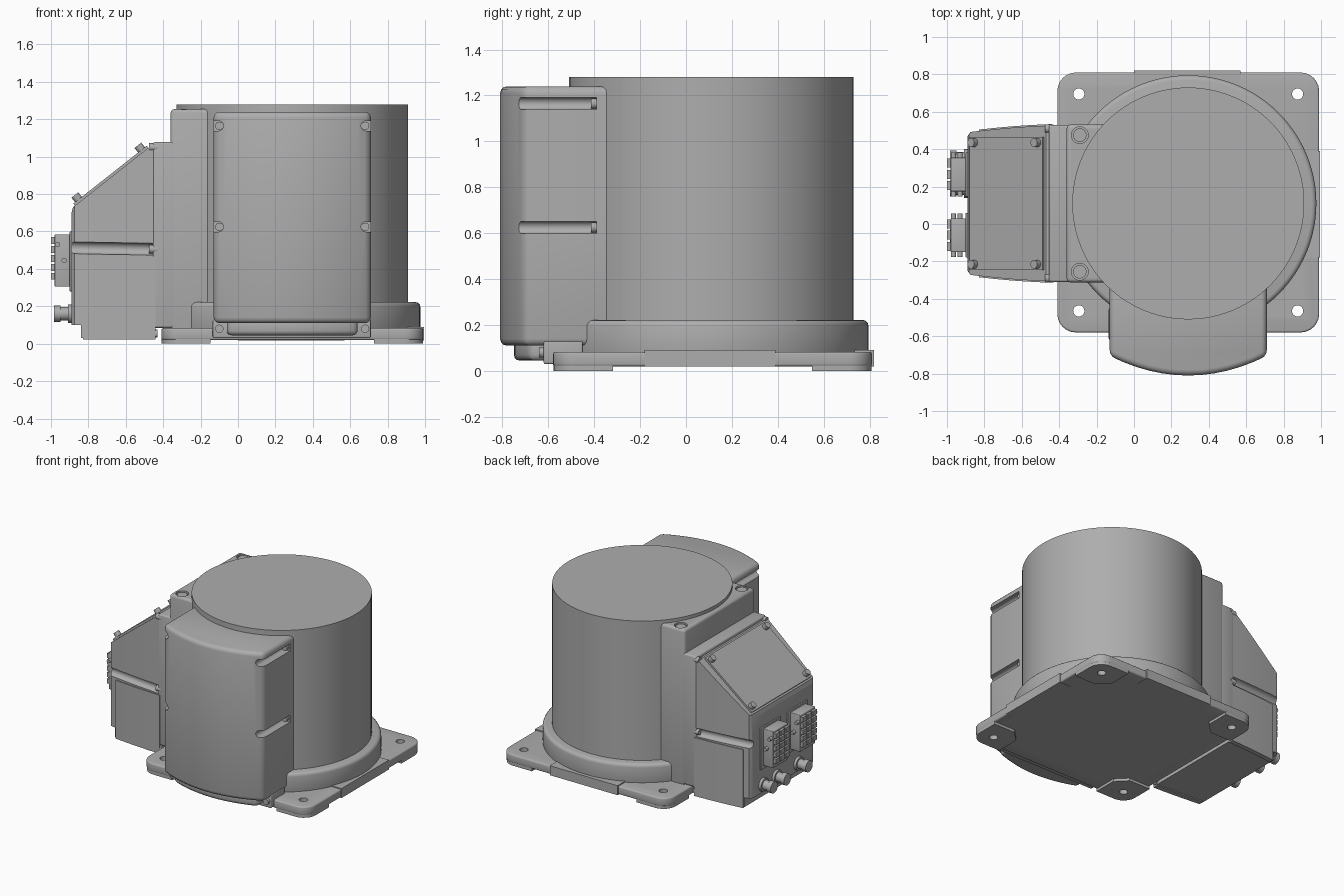
import bpy, bmesh, math
from mathutils import Vector

if "Cube" in bpy.data.objects:
    bpy.data.objects.remove(bpy.data.objects["Cube"], do_unlink=True)

grey = bpy.data.materials.new("light_grey")
grey.use_nodes = True
COLOUR = (0.42, 0.42, 0.42, 1)
grey.diffuse_color = COLOUR
grey.node_tree.nodes["Principled BSDF"].inputs["Base Color"].default_value = COLOUR


def finish(name, bm, bevel=0, segments=3):
    bmesh.ops.recalc_face_normals(bm, faces=bm.faces)
    mesh = bpy.data.meshes.new(name)
    bm.to_mesh(mesh)
    bm.free()
    mesh.materials.append(grey)
    ob = bpy.data.objects.new(name, mesh)
    bpy.context.collection.objects.link(ob)
    if bevel:
        add_bevel(ob, bevel, segments)
    smooth(ob)
    return ob


def select(ob):
    bpy.ops.object.select_all(action="DESELECT")
    ob.select_set(True)
    bpy.context.view_layer.objects.active = ob


def smooth(ob):
    select(ob)
    bpy.ops.object.shade_smooth_by_angle(angle=math.radians(35))


def add_bevel(ob, width, segments=3):
    mod = ob.modifiers.new("bevel", "BEVEL")
    mod.width, mod.segments = width, segments
    mod.limit_method, mod.angle_limit = "ANGLE", math.radians(32)
    select(ob)
    bpy.ops.object.modifier_apply(modifier="bevel")


def cut(ob, cutters, operation="DIFFERENCE"):
    for cutter in cutters:
        mod = ob.modifiers.new("cut", "BOOLEAN")
        mod.object, mod.operation = cutter, operation
        select(ob)
        bpy.ops.object.modifier_apply(modifier="cut")
        bpy.data.objects.remove(cutter, do_unlink=True)
    smooth(ob)


def prism(name, pts, lo, hi, axis="z", bevel=0):
    """Extrude an outline: (x, y) along z, or (x, z) along y."""
    place = (lambda p, h: (p[0], p[1], h)) if axis == "z" else (lambda p, h: (p[0], h, p[1]))
    bm = bmesh.new()
    rings = [[bm.verts.new(place(p, h)) for p in pts] for h in (lo, hi)]
    for ring in rings:
        bm.faces.new(ring)
    n = len(pts)
    for i in range(n):
        j = (i + 1) % n
        bm.faces.new((rings[0][i], rings[0][j], rings[1][j], rings[1][i]))
    return finish(name, bm, bevel)


def box(name, x0, x1, y0, y1, z0, z1, bevel=0):
    return prism(name, [(x0, y0), (x1, y0), (x1, y1), (x0, y1)], z0, z1, bevel=bevel)


def rod(name, a, b, r, sides=20, bevel=0):
    a, b = Vector(a), Vector(b)
    bm = bmesh.new()
    bmesh.ops.create_cone(bm, cap_ends=True, segments=sides, radius1=r, radius2=r, depth=(b - a).length)
    turn = Vector((0, 0, 1)).rotation_difference(b - a).to_matrix().to_4x4()
    bmesh.ops.transform(bm, matrix=turn, verts=bm.verts)
    bmesh.ops.translate(bm, vec=(a + b) / 2, verts=bm.verts)
    return finish(name, bm, bevel)


def corner(r):
    steps = [math.radians(15 * i) for i in range(7)]
    return [(r - r * math.cos(t), r - r * math.sin(t)) for t in steps]


CX, CY = 0.29, 0.11          # drum axis
PX, PY, HX, HY = 0.29, 0.115, 0.70, 0.695   # plate centre and half sizes
CORNERS = [(-1, -1), (1, -1), (1, 1), (-1, 1)]


def bolt_hole(sx, sy):
    x, y = PX + sx * 0.585, PY + sy * 0.58
    return rod("hole_cutter", (x, y, -0.1), (x, y, 0.2), 0.03)


# Mounting plate with rounded corners, bolt holes and foot pads
outline = []
for sx, sy in CORNERS:
    arc = [(PX + sx * (HX - u), PY + sy * (HY - v)) for u, v in corner(0.1)]
    outline += arc if sx * sy > 0 else arc[::-1]
plate = prism("base_plate", outline, 0.02, 0.083, bevel=0.01)
cut(plate, [bolt_hole(*c) for c in CORNERS])
for sx, sy in CORNERS:
    pts = corner(0.1) + [(0.26, 0), (0.26, 0.18), (0.18, 0.26), (0, 0.26)]
    pts = [(PX + sx * (HX - 0.002 - u), PY + sy * (HY - 0.002 - v)) for u, v in pts]
    pad = prism("foot_pad", pts, 0, 0.03)
    cut(pad, [bolt_hole(sx, sy)])
box("side_rib", 0.9, 0.995, -0.18, 0.39, 0.018, 0.09)
box("back_rib", 0.0, 0.57, 0.72, 0.82, 0.018, 0.09)

# Drum and its flange
rod("drum_flange", (CX, CY, 0.05), (CX, CY, 0.222), 0.685, 96, bevel=0.025)
rod("drum", (CX, CY, 0.1), (CX, CY, 1.28), 0.62, 96)


# Front cover with bowed face, screw channels and lower skirt
def bowed(half, y_side, y_mid, y_back, n=12):
    pts = [(CX + half, y_back), (CX - half, y_back)]
    for i in range(n + 1):
        t = 2 * i / n - 1
        pts.append((CX + half * t, y_mid + (y_side - y_mid) * t * t))
    return pts


cover = prism("front_cover", bowed(0.42, -0.705, -0.81, -0.2), 0.11, 1.24, bevel=0.03)
channels = []
for side in (-1, 1):
    for z in (0.625, 1.165):
        x = CX + side * 0.395
        channels.append(rod("channel_cutter", (x, -0.95, z), (x, -0.39, z), 0.027))
        channels.append(box("channel_cutter", *sorted((x, x + side * 0.1)), -0.95, -0.39, z - 0.0265, z + 0.0265))
cut(cover, channels)
for side in (-1, 1):
    for z in (0.08, 0.625, 1.165):
        x = CX + side * 0.39
        y = -0.385 if z > 0.1 else -0.61
        rod("cover_screw", (x, y + 0.01, z), (x, y - 0.03, z), 0.022)
prism("cover_skirt", bowed(0.35, -0.68, -0.75, -0.5), 0.045, 0.14, bevel=0.025)
box("cover_foot", CX - 0.425, CX + 0.42, -0.62, -0.45, 0.03, 0.13, bevel=0.008)

# Pillar beside the drum with recessed lugs
pillar = box("side_pillar", -0.36, 0.15, -0.312, 0.532, 0.06, 1.255, bevel=0.02)
lugs = [(-0.29, -0.255), (-0.29, 0.475)]
cut(pillar, [rod("lug_cutter", (x, y, 1.235), (x, y, 1.4), 0.045) for x, y in lugs])
for x, y in lugs:
    rod("lug_bolt", (x, y, 1.2), (x, y, 1.248), 0.036)
box("pillar_neck", -0.455, -0.3, -0.31, 0.53, 0.085, 1.078, bevel=0.012)


# Connector housing: curved plan trimmed by the sloped side profile
def half_width(x):
    t = (-0.44 - x) / 0.45
    return 0.417 - 0.015 * t - 0.022 * t * t


xs = [-0.44 - 0.075 * i for i in range(6)] + [-0.875]
plan = [(x, CY - half_width(x)) for x in xs] + [(-0.89, CY - 0.36), (-0.89, CY + 0.36)]
plan += [(x, CY + half_width(x)) for x in reversed(xs)]
housing = prism("connector_housing", plan, 0, 1.2)
profile = [(-0.3, 0.03), (-0.84, 0.03), (-0.84, 0.1), (-0.95, 0.1), (-0.95, 0.67),
           (-0.89, 0.70), (-0.882, 0.73), (-0.47, 1.055), (-0.3, 1.055)]
cut(housing, [prism("housing_trim", profile, -1, 1, "y")], "INTERSECT")
cut(housing, [rod("groove_cutter", (-0.45, CY + s * 0.42, 0.505), (-1.0, CY + s * 0.375, 0.515), 0.032)
              for s in (-1, 1)])
for s in (-1, 1):
    side = [x for x in xs if x > -0.83] + [-0.83]
    pts = [(x, CY + s * (half_width(x) + 0.007)) for x in side]
    pts += [(x, CY + s * (half_width(x) - 0.03)) for x in reversed(side)]
    prism("housing_side_panel", pts, 0.022, 0.465)
    for z in (0.055, 0.505, 1.05):
        rod("housing_screw", (-0.43, CY + s * 0.4, z), (-0.475, CY + s * 0.4, z), 0.022)

# Sloped hatch with corner screws
up = Vector((-0.62, 0, 0.785))
low, high = Vector((-0.872, 0, 0.738)), Vector((-0.48, 0, 1.047))
hatch = [low - up * 0.01, low + up * 0.014, high + up * 0.014, high - up * 0.01]
prism("sloped_hatch", [(p.x, p.z) for p in hatch], -0.245, 0.465, "y")
for t in (0.07, 0.93):
    for y in (-0.215, 0.435):
        p = low.lerp(high, t) + Vector((0, y, 0))
        rod("hatch_screw", p, p + up * 0.045, 0.023)

# Rectangular sockets with contact rows and locking pegs
for y in (0.265, -0.06):
    box("socket_flange", -0.90, -0.87, y - 0.12, y + 0.12, 0.28, 0.60, bevel=0.004)
    box("socket_body", -0.98, -0.88, y - 0.09, y + 0.09, 0.305, 0.585, bevel=0.005)
    for row in range(5):
        for col in (-1, 0, 1):
            py, pz = y + col * 0.06, 0.36 + row * 0.048
            box("socket_contact", -1.0, -0.97, py - 0.024, py + 0.024, pz - 0.018, pz + 0.018)
    for z in (0.445, 0.53):
        x = -0.93 if z < 0.5 else -0.965
        rod("socket_peg", (x, y - 0.117, z), (x, y + 0.117, z), 0.014, 12)

# Round plugs below the sockets
for y in (0.35, 0.19, -0.07):
    for reach, r in ((0.91, 0.05), (0.955, 0.036), (0.985, 0.043)):
        start = 0.87 if reach < 0.97 else 0.95
        rod("round_plug", (-start, y, 0.16), (-reach, y, 0.16), r, 24)
